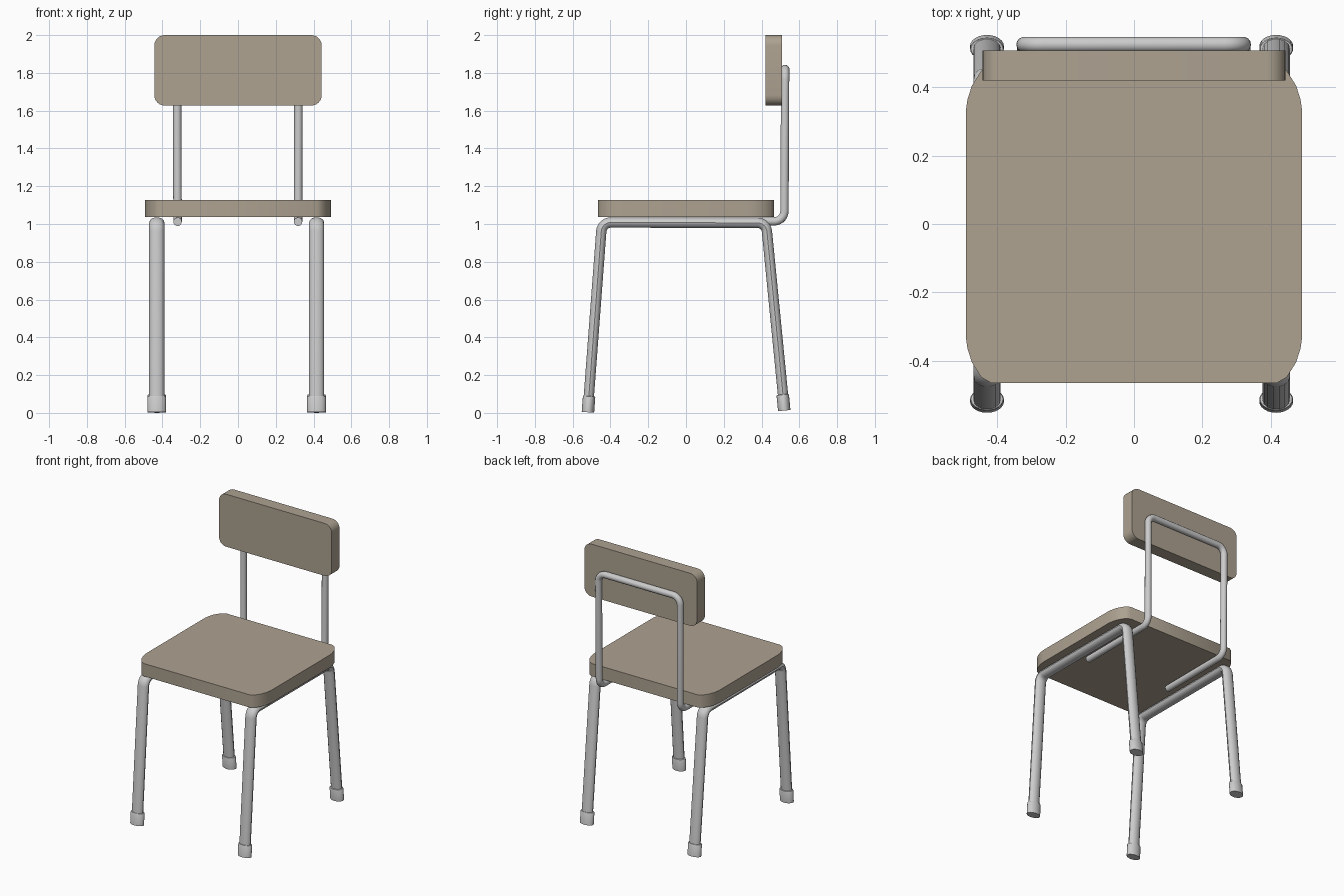
import bpy, bmesh, math
from mathutils import Vector, Matrix

if "Cube" in bpy.data.objects:
    bpy.data.objects.remove(bpy.data.objects["Cube"])

wood = bpy.data.materials.new("warm_taupe")
wood.diffuse_color = (0.42, 0.363, 0.285, 1)
wood.use_nodes = True
wood.node_tree.nodes["Principled BSDF"].inputs["Base Color"].default_value = wood.diffuse_color


def finish(name, mesh, mat=None, angle=35):
    ob = bpy.data.objects.new(name, mesh)
    bpy.context.collection.objects.link(ob)
    for p in mesh.polygons:
        p.use_smooth = True
    mesh.set_sharp_from_angle(angle=math.radians(angle))
    if mat:
        mesh.materials.append(mat)
    return ob


def fillet(points, radius, steps=7):
    """Round the inner corners of a path."""
    pts = [Vector(p) for p in points]
    out = [pts[0]]
    for a, b, c in zip(pts, pts[1:], pts[2:]):
        u, v = (a - b).normalized(), (c - b).normalized()
        half = u.angle(v) / 2
        t = radius / math.tan(half)
        centre = b + (u + v).normalized() * (radius / math.sin(half))
        s, e = (b + u * t - centre).normalized(), (b + v * t - centre).normalized()
        out += [centre + s.slerp(e, i / steps).normalized() * radius for i in range(steps + 1)]
    return out + [pts[-1]]


def tube(name, points, bend, radius, flatten=1.0, x=0.0):
    """Sweep a round section along a bent path, widened in x by flatten."""
    curve = bpy.data.curves.new(name + "_path", 'CURVE')
    curve.dimensions = '3D'
    curve.bevel_depth = radius
    curve.bevel_resolution = 5
    curve.use_fill_caps = True
    path = fillet(points, bend)
    sp = curve.splines.new('POLY')
    sp.points.add(len(path) - 1)
    for p, co in zip(sp.points, path):
        p.co = (*co, 1)
    tmp = bpy.data.objects.new(name + "_tmp", curve)
    bpy.context.collection.objects.link(tmp)
    dg = bpy.context.evaluated_depsgraph_get()
    mesh = bpy.data.meshes.new_from_object(tmp.evaluated_get(dg))
    bpy.data.objects.remove(tmp)
    mesh.transform(Matrix.Translation((x, 0, 0)) @ Matrix.Diagonal((flatten, 1, 1, 1)))
    return finish(name, mesh)


def slab(name, outline, depth):
    """Extrude a closed 3D outline along a vector."""
    bm = bmesh.new()
    face = bm.faces.new([bm.verts.new(p) for p in outline])
    ext = bmesh.ops.extrude_face_region(bm, geom=[face], use_keep_orig=True)
    bmesh.ops.translate(bm, vec=depth, verts=[g for g in ext["geom"] if isinstance(g, bmesh.types.BMVert)])
    bmesh.ops.recalc_face_normals(bm, faces=bm.faces)
    mesh = bpy.data.meshes.new(name)
    bm.to_mesh(mesh)
    bm.free()
    return finish(name, mesh, wood)


# Seat with softly rounded corners
q = [(.492, .33), (.487, .365), (.474, .405), (.447, .448), (.418, .465)]
half = q + [(-x, y) for x, y in reversed(q)]
slab("seat", [(x, y, 1.037) for x, y in half + [(-x, -y) for x, y in half]], (0, 0, .09))

# Backrest panel
r = 0.055
rest = []
for k, (cx, cz) in enumerate([(.443 - r, 2 - r), (r - .443, 2 - r), (r - .443, 1.627 + r), (.443 - r, 1.627 + r)]):
    for i in range(7):
        a = math.pi / 2 * (k + i / 6)
        rest.append((cx + r * math.cos(a), .42, cz + r * math.sin(a)))
slab("backrest", rest, (0, .088, 0))

# Side frames: front leg, seat rail and back leg in one oval tube, with foot caps
FRONT, FRONT_TOP = (0, -.518, .04), (0, -.445, 1.008)
BACK, BACK_TOP = (0, .518, .05), (0, .424, 1.006)
for side, x in (("left", -.43), ("right", .416)):
    tube(f"{side}_leg_frame", [FRONT, FRONT_TOP, BACK_TOP, BACK], .05, .028, 1.43, x)
    for end, foot, top in (("front", FRONT, FRONT_TOP), ("back", BACK, BACK_TOP)):
        bm = bmesh.new()
        bmesh.ops.create_cone(bm, cap_ends=True, segments=24, radius1=.033, radius2=.033, depth=.086)
        rim = [e for e in bm.edges if all(v.co.z > 0 for v in e.verts)]
        bmesh.ops.bevel(bm, geom=rim, offset=.006, segments=2, affect='EDGES', profile=.5)
        axis = (Vector(top) - Vector(foot)).normalized()
        tilt = Vector((0, 0, 1)).rotation_difference(axis).to_matrix().to_4x4()
        z = .046 if end == "front" else .055
        bm.transform(Matrix.Translation((x, math.copysign(.516, foot[1]), z))
                     @ Matrix.Diagonal((1.5, 1, 1, 1)) @ tilt)
        mesh = bpy.data.meshes.new(f"{side}_{end}_foot")
        bm.to_mesh(mesh)
        bm.free()
        finish(mesh.name, mesh)

# Back support: one bent rod running under the seat and behind the backrest
tube("back_support",
     [(-.32, -.04, 1.012), (-.32, .521, 1.014), (-.322, .525, 1.82),
      (.32, .525, 1.82), (.318, .521, 1.014), (.318, -.08, 1.012)], .055, .0225)
